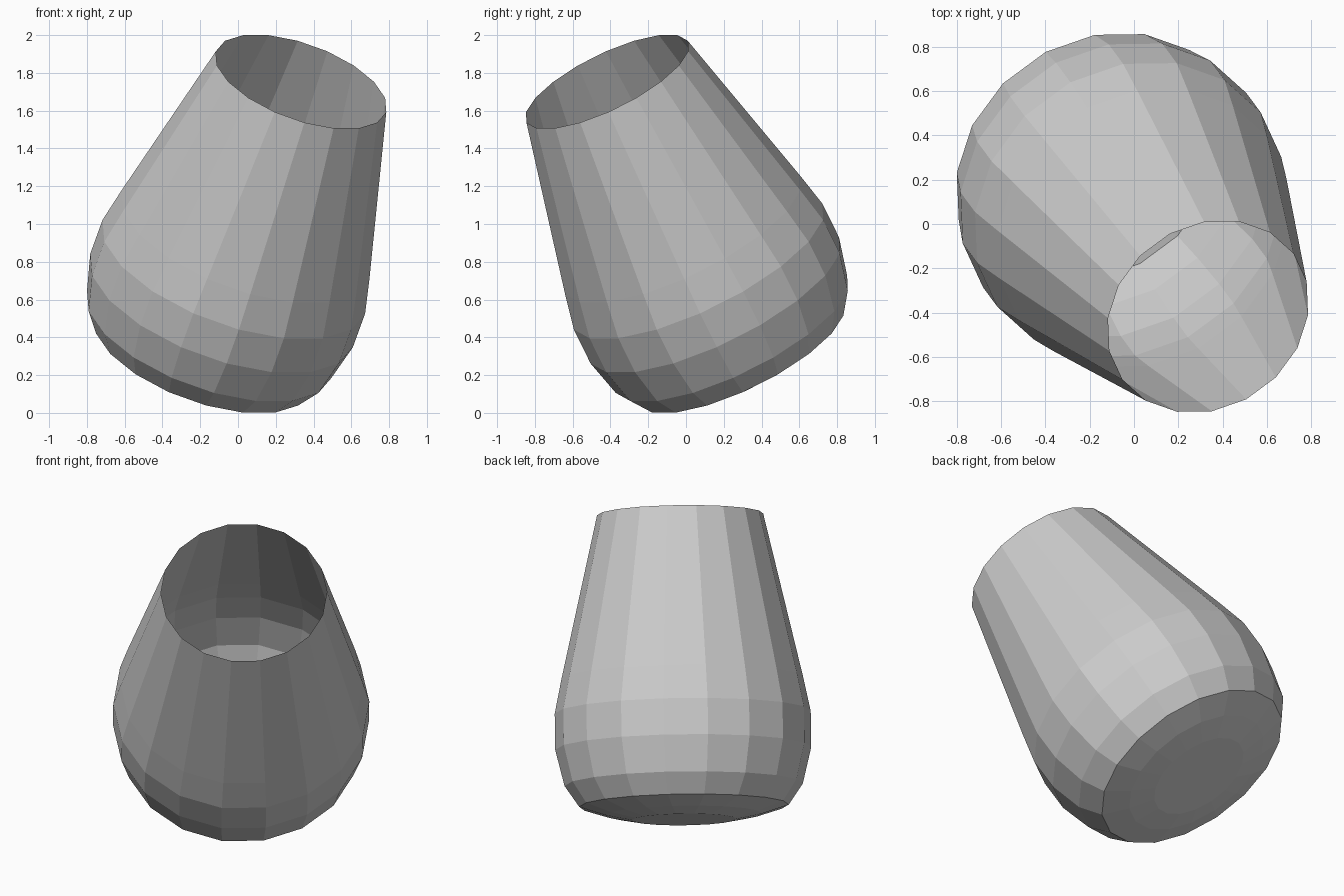
import bpy, bmesh, math
from mathutils import Vector

if "Cube" in bpy.data.objects:
    bpy.data.objects.remove(bpy.data.objects["Cube"])

SIDES = 18
# Tilted axis of the vessel, and the centre of its base rim
axis = Vector((0.31, -0.42, 0.853)).normalized()
base = Vector((-0.19, 0.292, 0.312))
down = (axis * axis.z - Vector((0, 0, 1))).normalized()
side = axis.cross(down)

# Profile: (radius, distance along axis) from the domed underside to the open rim
profile = [(0.30, -0.08), (0.45, -0.05), (0.604, 0.0), (0.687, 0.122),
           (0.738, 0.332), (0.738, 0.542), (0.697, 0.74), (0.479, 1.69)]

bm = bmesh.new()
rings = []
for r, t in profile:
    ring = []
    for k in range(SIDES):
        a = math.tau * (k + 0.5) / SIDES
        ring.append(bm.verts.new(base + axis * t + r * (down * math.cos(a) + side * math.sin(a))))
    rings.append(ring)

# Underside cap and side walls
bm.faces.new(rings[0][::-1])
for lo, hi in zip(rings, rings[1:]):
    for k in range(SIDES):
        n = (k + 1) % SIDES
        bm.faces.new((lo[k], lo[n], hi[n], hi[k]))

mesh = bpy.data.meshes.new("tilted_cup")
bm.to_mesh(mesh)
bm.free()
cup = bpy.data.objects.new("tilted_cup", mesh)
bpy.context.collection.objects.link(cup)
